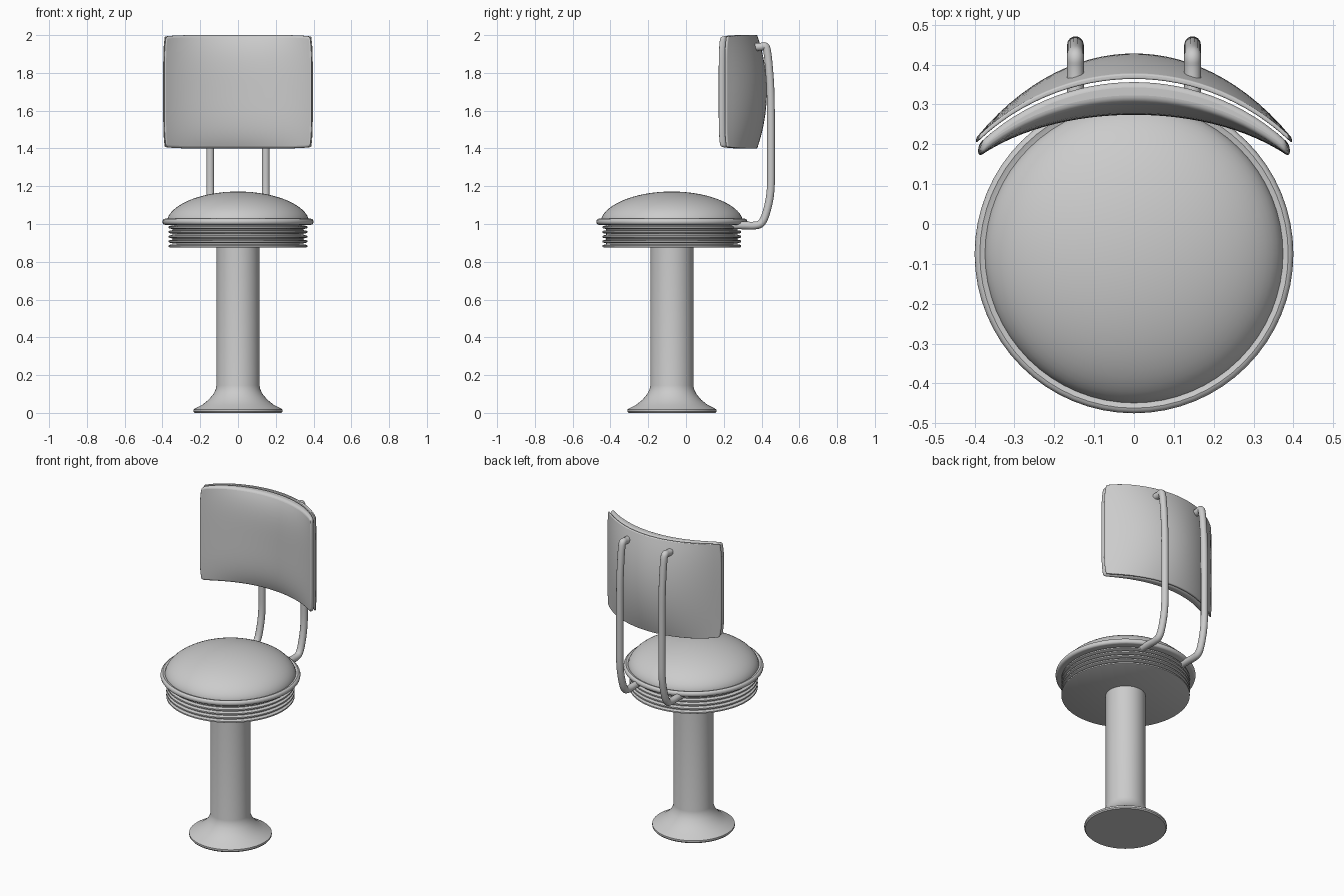
import bpy, bmesh, math

if "Cube" in bpy.data.objects:
    bpy.data.objects.remove(bpy.data.objects["Cube"])

CY = -0.075  # seat and pedestal axis


def finish(bm, name, angle=35, bevel=0):
    bmesh.ops.recalc_face_normals(bm, faces=bm.faces)
    me = bpy.data.meshes.new(name)
    bm.to_mesh(me)
    bm.free()
    ob = bpy.data.objects.new(name, me)
    bpy.context.collection.objects.link(ob)
    bpy.ops.object.select_all(action='DESELECT')
    bpy.context.view_layer.objects.active = ob
    ob.select_set(True)
    if bevel:
        m = ob.modifiers.new("bevel", 'BEVEL')
        m.width, m.segments = bevel, 4
        m.limit_method, m.angle_limit = 'ANGLE', math.radians(40)
    bpy.ops.object.shade_smooth_by_angle(angle=math.radians(angle))
    return ob


def lathe(name, profile, steps=64):
    """Revolve (radius, z) points about the stool axis."""
    bm = bmesh.new()
    vs = [bm.verts.new((r, CY, z)) for r, z in profile]
    es = [bm.edges.new(p) for p in zip(vs, vs[1:])]
    bmesh.ops.spin(bm, geom=vs + es, cent=(0, CY, 0), axis=(0, 0, 1),
                   angle=2 * math.pi, steps=steps, use_merge=True)
    bmesh.ops.remove_doubles(bm, verts=bm.verts, dist=1e-5)
    return finish(bm, name)


# Pedestal with flared foot
lathe("pedestal", [(0, 0), (0.23, 0), (0.236, 0.007), (0.236, 0.018), (0.226, 0.024),
                   (0.19, 0.042), (0.155, 0.07), (0.13, 0.1), (0.118, 0.125),
                   (0.114, 0.145), (0.114, 0.88), (0, 0.88)])

# Ribbed metal band under the seat
band = [(0, 0.876)]
for i in range(5):
    z = 0.876 + i * 0.025
    band += [(0.361, z), (0.367, z + 0.003), (0.367, z + 0.011), (0.361, z + 0.014),
             (0.348, z + 0.016), (0.348, z + 0.023)]
lathe("ribbed_band", band + [(0.348, 1.005), (0, 1.005)])

# Rounded trim ring
ring = [(0.387 + 0.013 * math.cos(a), 1.012 + 0.016 * math.sin(a))
        for a in [k * math.pi / 6 for k in range(-3, 4)]]
lathe("trim_ring", [(0.34, 0.996)] + ring + [(0.372, 1.022), (0.34, 1.022), (0.34, 0.996)])

# Domed seat cushion
dome = []
for k in range(17):
    t = k / 16 * math.pi / 2
    dome.append((0.375 * math.cos(t), 1.016 + 0.156 * math.sin(t) ** 1.1))
lathe("seat_cushion", [(0, 1.003), (0.37, 1.003)] + dome)


def panel(name, inner, outer, half_w, bevel, nu=28, nv=20):
    """Curved pillow panel; inner and outer give the y offset from the seam arc."""
    bm = bmesh.new()

    def sheet(offset):
        rows = []
        for j in range(nv + 1):
            v = 2 * j / nv - 1
            row = []
            for i in range(nu + 1):
                u = 2 * i / nu - 1
                x = half_w * u * (1 - 0.022 * v ** 6)
                z = 1.7 + 0.3 * v * (1 - 0.025 * u ** 8)
                seam = math.sqrt(0.568 ** 2 - x * x) - 0.208
                row.append(bm.verts.new((x, seam + offset(u, v), z)))
            rows.append(row)
        for a, b in zip(rows, rows[1:]):
            for i in range(nu):
                bm.faces.new((a[i], a[i + 1], b[i + 1], b[i]))
        return (rows[0] + [r[-1] for r in rows[1:]] + rows[-1][-2::-1]
                + [r[0] for r in rows[-2:0:-1]])

    p, q = sheet(inner), sheet(outer)
    for i in range(len(p)):
        k = (i + 1) % len(p)
        bm.faces.new((p[i], p[k], q[k], q[i]))
    return finish(bm, name, 40, bevel)


# Backrest cushion and its rear shell
panel("back_cushion", lambda u, v: -0.004,
      lambda u, v: -0.036 - 0.014 * (1 - u * u) - 0.036 * (1 - u * u) * (1 - v ** 4),
      0.391, 0.013)
panel("back_shell", lambda u, v: 0.004,
      lambda u, v: 0.017 + 0.051 * (1 - u * u) * (1 - v * v), 0.396, 0.004)

# Bent tubes holding the backrest
path = [(0.24, 0.993), (0.31, 0.993), (0.36, 0.99), (0.405, 1.0), (0.435, 1.09),
        (0.45, 1.18), (0.45, 1.3), (0.45, 1.68), (0.44, 1.83), (0.43, 1.92),
        (0.42, 1.945), (0.395, 1.937), (0.36, 1.937)]
for side, x in (("left", -0.147), ("right", 0.147)):
    cu = bpy.data.curves.new(side + "_back_tube", 'CURVE')
    cu.dimensions = '3D'
    cu.bevel_depth, cu.bevel_resolution, cu.use_fill_caps = 0.021, 5, True
    sp = cu.splines.new('NURBS')
    sp.points.add(len(path) - 1)
    for pt, (y, z) in zip(sp.points, path):
        pt.co = (x, y, z, 1)
    sp.order_u, sp.use_endpoint_u, sp.resolution_u = 3, True, 6
    ob = bpy.data.objects.new(side + "_back_tube", cu)
    bpy.context.collection.objects.link(ob)
